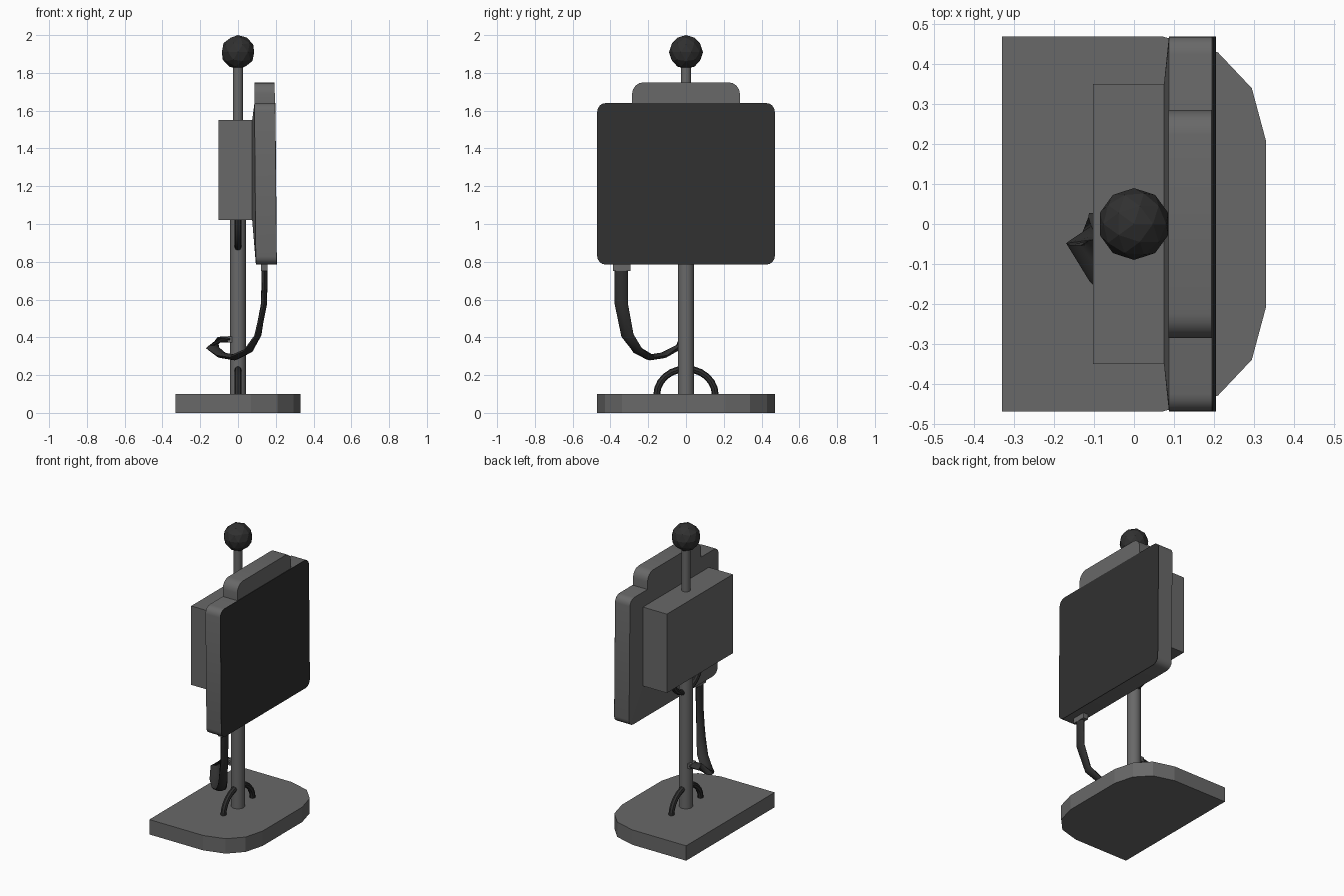
import bpy, bmesh, math
from mathutils import Vector

if "Cube" in bpy.data.objects:
    bpy.data.objects.remove(bpy.data.objects["Cube"])


def material(name, v):
    m = bpy.data.materials.new(name)
    m.diffuse_color = (v, v, v, 1)
    m.use_nodes = True
    m.node_tree.nodes["Principled BSDF"].inputs["Base Color"].default_value = m.diffuse_color
    return m


GREY = material("grey", 0.14)
DARK = material("dark", 0.03)


def finish(obj, mat, smooth):
    obj.data.materials.append(mat)
    if smooth:
        bpy.ops.object.select_all(action='DESELECT')
        obj.select_set(True)
        bpy.context.view_layer.objects.active = obj
        bpy.ops.object.shade_smooth_by_angle(angle=math.radians(40))
    return obj


def loft(name, rings, mat=GREY, smooth=False):
    """Skin a list of equal-sized rings and cap both ends."""
    bm = bmesh.new()
    rows = [[bm.verts.new(p) for p in r] for r in rings]
    n = len(rows[0])
    for a, b in zip(rows, rows[1:]):
        for i in range(n):
            j = (i + 1) % n
            bm.faces.new((a[i], a[j], b[j], b[i]))
    bm.faces.new(rows[0])
    bm.faces.new(rows[-1])
    bmesh.ops.recalc_face_normals(bm, faces=bm.faces)
    me = bpy.data.meshes.new(name)
    bm.to_mesh(me)
    bm.free()
    obj = bpy.data.objects.new(name, me)
    bpy.context.collection.objects.link(obj)
    return finish(obj, mat, smooth)


def box(name, x0, x1, y0, y1, z0, z1, mat=GREY):
    ring = [(x0, y0), (x1, y0), (x1, y1), (x0, y1)]
    return loft(name, [[(x, y, z) for x, y in ring] for z in (z0, z1)], mat)


def rounded(x, hy, z0, z1, r, tilt=0.0, seg=4):
    """Rounded rectangle in the y-z plane, leaning slightly back at the top."""
    pts = []
    for k, (y, z) in enumerate([(hy - r, z1 - r), (r - hy, z1 - r),
                                (r - hy, z0 + r), (hy - r, z0 + r)]):
        for i in range(seg + 1):
            a = math.pi / 2 * (k + i / seg)
            py, pz = y + r * math.cos(a), z + r * math.sin(a)
            pts.append((x + tilt * (1.2 - pz), py, pz))
    return pts


def tube(name, path, hints, wide, thin, sides=8):
    """Sweep an oval along a path; hints give the wide direction."""
    path = [Vector(p) for p in path]
    rings = []
    for i, p in enumerate(path):
        t = (path[min(i + 1, len(path) - 1)] - path[max(i - 1, 0)]).normalized()
        w = Vector(hints[i])
        w = (w - t * w.dot(t)).normalized()
        u = t.cross(w)
        rings.append([p + w * wide * math.cos(a) + u * thin * math.sin(a)
                      for a in (2 * math.pi * k / sides for k in range(sides))])
    return loft(name, rings, DARK, True)


def pole(name, r, z0, z1, sides=16):
    ring = [(r * math.cos(2 * math.pi * k / sides), r * math.sin(2 * math.pi * k / sides))
            for k in range(sides)]
    return loft(name, [[(x, y, z) for x, y in ring] for z in (z0, z1)], GREY, True)


def arch(name, z, h, ry=0.155):
    path = [(0, ry * math.cos(math.pi * i / 12), z + h * math.sin(math.pi * i / 12))
            for i in range(13)]
    tube(name, path, [(1, 0, 0)] * 13, 0.018, 0.018)


# Base plate with a chamfered curve on the screen side
half = [(-0.33, 0.47), (0.07, 0.47), (0.21, 0.43), (0.295, 0.34), (0.33, 0.21)]
outline = half + [(x, -y) for x, y in reversed(half)]
loft("base_plate", [[(x, y, z) for x, y in outline] for z in (0, 0.1)])

# Poles and top ball
pole("lower_pole", 0.043, 0.09, 1.05)
pole("upper_pole", 0.027, 1.5, 1.86)
bpy.ops.mesh.primitive_ico_sphere_add(subdivisions=2, radius=0.09, location=(0, 0, 1.91))
bpy.context.object.name = "top_ball"
finish(bpy.context.object, DARK, False)

# Housing behind the screen
box("rear_housing", -0.103, 0.077, -0.35, 0.35, 1.02, 1.55)

# Screen casing with tapered back, dark front panel and top tab
T = 0.009
loft("screen_casing", [rounded(0.075, 0.35, 1.02, 1.55, 0.002),
                       rounded(0.091, 0.47, 0.785, 1.64, 0.045, T),
                       rounded(0.198, 0.47, 0.785, 1.64, 0.045, T)], GREY, True)
loft("screen_panel", [rounded(x, 0.47, 0.785, 1.64, 0.045, T)
                      for x in (0.198, 0.202)], DARK, True)
loft("top_tab", [rounded(x, 0.285, 1.5, 1.75, 0.06, T)
                 for x in (0.091, 0.199)], GREY, True)

# Cable plugs
box("screen_plug", 0.122, 0.157, -0.387, -0.293, 0.75, 0.80)
box("pole_plug", -0.055, -0.02, -0.03, 0.03, 0.373, 0.405)

# Hanging flat cable, looping round to the back of the pole
tube("screen_cable",
     [(0.141, -0.343, 0.77), (0.138, -0.343, 0.58), (0.105, -0.31, 0.41),
      (0.055, -0.255, 0.33), (-0.02, -0.19, 0.294), (-0.085, -0.12, 0.305),
      (-0.135, -0.045, 0.345), (-0.1, -0.005, 0.388), (-0.045, 0, 0.39)],
     [(0, 1, 0), (0, 1, 0), (0.3, 1, 0), (0.6, 1, 0), (1, 1, 0),
      (1, 0.8, 0), (1, 0.3, 0.2), (0, 1, 0), (0, 1, 0)], 0.035, 0.016)

# Cable arches at the base and under the housing
arch("base_cable_arch", 0.095, 0.138)
arch("housing_cable_arch", 1.025, -0.152)
